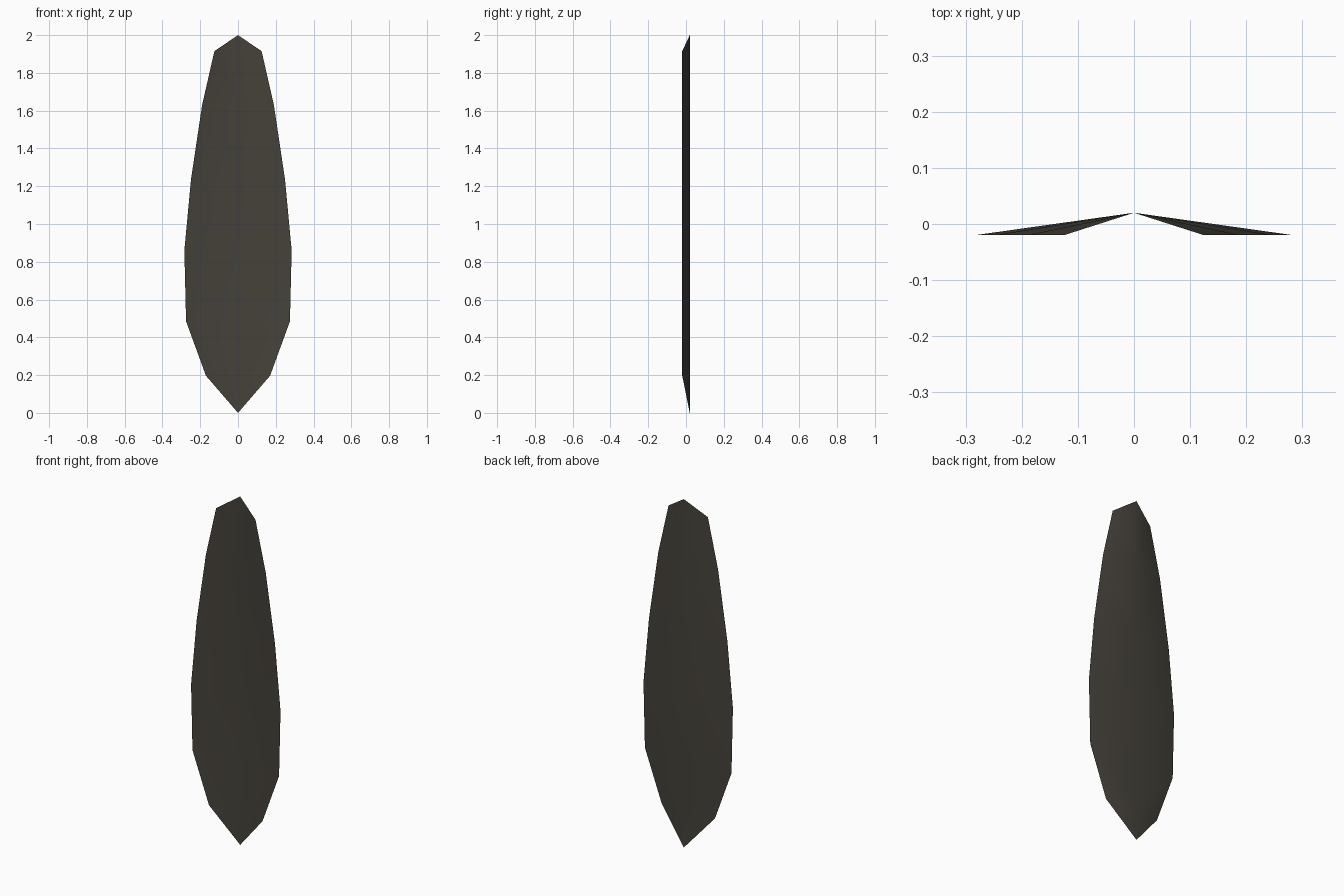
import bpy
import bmesh

if "Cube" in bpy.data.objects:
    bpy.data.objects.remove(bpy.data.objects["Cube"])

# Half-width of the blade at each height
PROFILE = [(0.17, 0.197), (0.275, 0.485), (0.284, 0.86),
           (0.249, 1.235), (0.19, 1.63), (0.125, 1.915)]
RIDGE_Y, EDGE_Y = 0.02, -0.02

bm = bmesh.new()

# Straight central ridge, from base point to top point
heights = [0.0] + [z for _, z in PROFILE] + [2.0]
ridge = [bm.verts.new((0, RIDGE_Y, z)) for z in heights]

# Right half: outer edge joined to the ridge
edge = [bm.verts.new((x, EDGE_Y, z)) for x, z in PROFILE]
bm.faces.new((ridge[0], edge[0], ridge[1]))
for i in range(len(edge) - 1):
    bm.faces.new((ridge[i + 1], edge[i], edge[i + 1], ridge[i + 2]))
bm.faces.new((ridge[-2], edge[-1], ridge[-1]))

mesh = bpy.data.meshes.new("leaf_blade")
bm.to_mesh(mesh)
bm.free()
leaf = bpy.data.objects.new("leaf_blade", mesh)
bpy.context.collection.objects.link(leaf)

# Left half by mirroring
mirror = leaf.modifiers.new("mirror", 'MIRROR')
mirror.use_axis[0] = True
mirror.use_clip = True

# Smooth shading across the shallow fold
for p in mesh.polygons:
    p.use_smooth = True

# Dark olive-brown colour
mat = bpy.data.materials.new("dark_leaf")
mat.diffuse_color = (0.06, 0.054, 0.043, 1)
mat.use_nodes = True
mat.node_tree.nodes["Principled BSDF"].inputs["Base Color"].default_value = mat.diffuse_color
mesh.materials.append(mat)
